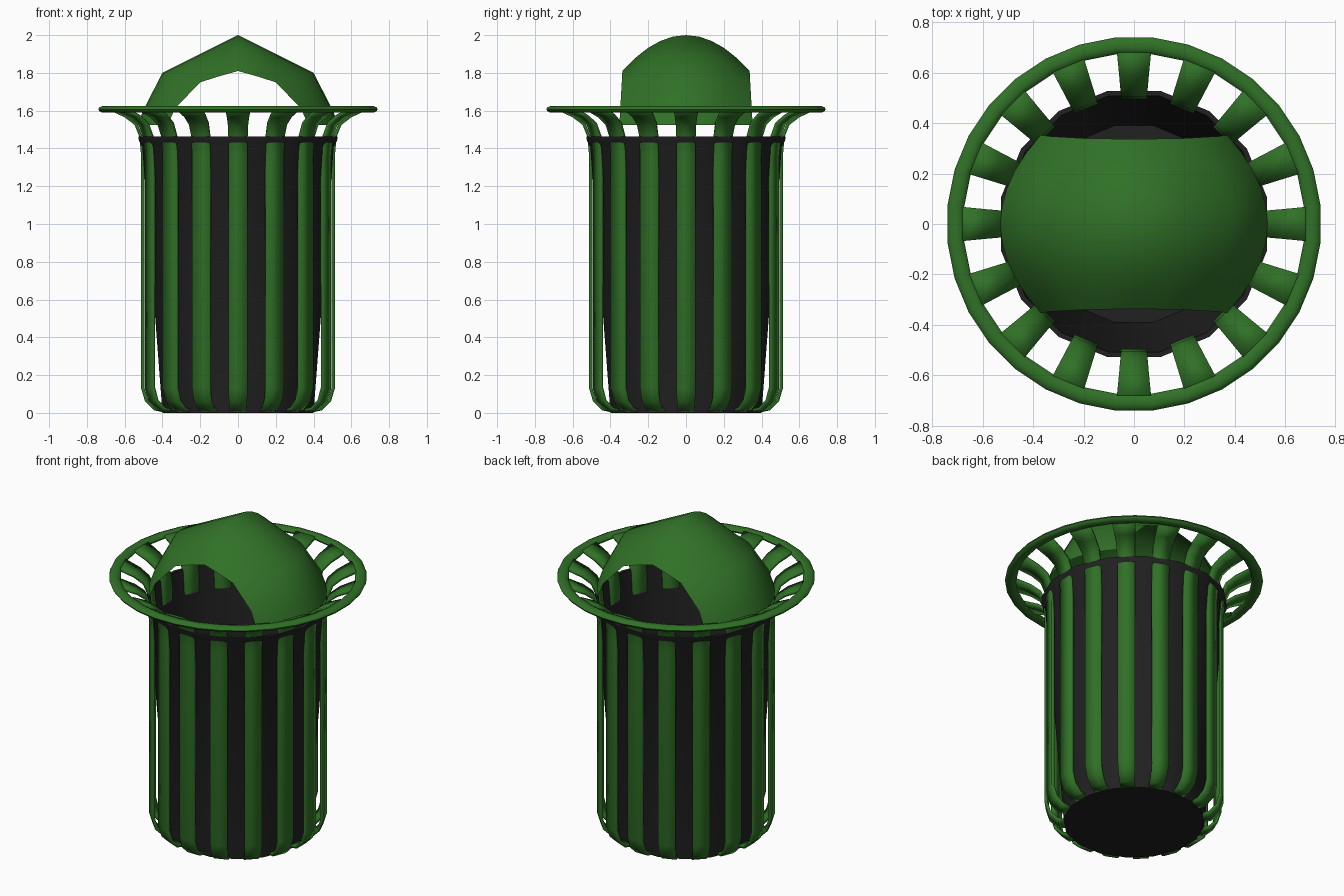
import bpy, bmesh, math

if "Cube" in bpy.data.objects:
    bpy.data.objects.remove(bpy.data.objects["Cube"])

def material(name, col):
    m = bpy.data.materials.new(name)
    m.diffuse_color = (*col, 1)
    m.use_nodes = True
    m.node_tree.nodes["Principled BSDF"].inputs["Base Color"].default_value = m.diffuse_color
    return m

GREEN = material("park green", (0.03, 0.165, 0.02))
BLACK = material("liner black", (0.015, 0.015, 0.015))

def finish(bm, name, mat, angle=40):
    bmesh.ops.remove_doubles(bm, verts=bm.verts, dist=1e-5)
    me = bpy.data.meshes.new(name)
    bm.to_mesh(me)
    bm.free()
    me.materials.append(mat)
    ob = bpy.data.objects.new(name, me)
    bpy.context.collection.objects.link(ob)
    bpy.ops.object.select_all(action='DESELECT')
    ob.select_set(True)
    bpy.context.view_layer.objects.active = ob
    bpy.ops.object.shade_smooth_by_angle(angle=math.radians(angle))
    return ob

def lathe(profile, sides, step=1, closed=False):
    """Revolve (flat radius, z) points; step=2 keeps every other strip."""
    bm = bmesh.new()
    half = math.pi / sides
    pairs = list(zip(profile, profile[1:] + profile[:1]))
    if not closed:
        pairs.pop()
    def vert(p, a):
        r = p[0] / math.cos(half)
        return bm.verts.new((r * math.cos(a), r * math.sin(a), p[1]))
    for i in range(0, sides, step):
        a, b = (2 * i - 1) * half, (2 * i + 1) * half
        for p, q in pairs:
            vs = [vert(p, a)]
            if p[0] > 0:
                vs.append(vert(p, b))
            vs.append(vert(q, b))
            if q[0] > 0:
                vs.append(vert(q, a))
            bm.faces.new(vs)
    return bm

# inner bin with rolled lip and thin wall
bin_profile = [(0, 0), (0.4, 0), (0.507, 1.41), (0.524, 1.44), (0.528, 1.463),
               (0.508, 1.463), (0.39, 0.02), (0, 0.02)]
finish(lathe(bin_profile, 16), "inner_bin", BLACK)

# sixteen bent slats
slat_profile = [(0.40, 0.004), (0.445, 0.014), (0.492, 0.06), (0.513, 0.13),
                (0.513, 1.36), (0.522, 1.46), (0.548, 1.525), (0.60, 1.565),
                (0.685, 1.604)]
slats = finish(lathe(slat_profile, 32, step=2), "slats", GREEN)
sol = slats.modifiers.new("thickness", 'SOLIDIFY')
sol.thickness = 0.018
sol.offset = -1

# flattened rim tube
rim = [(0.707 + 0.033 * math.cos(t * math.pi / 5),
        1.607 + 0.018 * math.sin(t * math.pi / 5)) for t in range(10)]
finish(lathe(rim, 32, closed=True), "rim_ring", GREEN, 60)

# domed hood, open at front and back
middle = [(0, 2.0), (0.2, 1.9), (0.4, 1.8), (0.503, 1.6), (0.53, 1.525)]
end = [(0, 1.81), (0.1, 1.782), (0.2, 1.75), (0.335, 1.61), (0.37, 1.525)]
middle = [(-x, z) for x, z in middle[:0:-1]] + middle
end = [(-x, z) for x, z in end[:0:-1]] + end
bm = bmesh.new()
rows = []
for j in range(-5, 6):
    u = j / 5
    f = u * u
    row = []
    for (mx, mz), (ex, ez) in zip(middle, end):
        z = mz + (ez - mz) * f
        depth = 0.353 - 0.016 * min(1, (z - 1.525) / 0.28)
        row.append(bm.verts.new((mx + (ex - mx) * f, u * depth, z)))
    rows.append(row)
for r, s in zip(rows, rows[1:]):
    for k in range(len(r) - 1):
        bm.faces.new((r[k], r[k + 1], s[k + 1], s[k]))
finish(bm, "hood", GREEN, 60)
